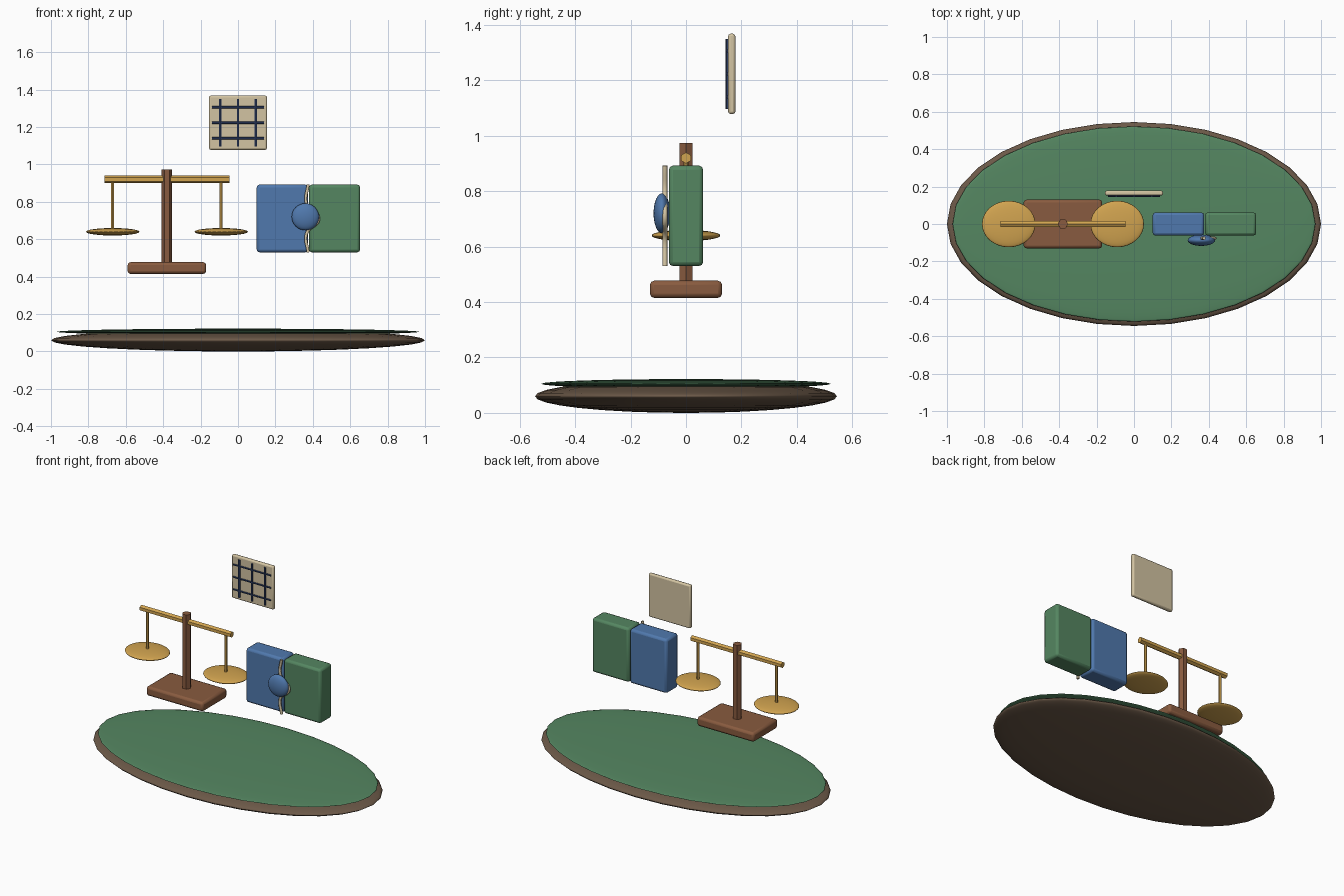
import bpy, math
from mathutils import Vector

if "Cube" in bpy.data.objects:
    bpy.data.objects.remove(bpy.data.objects["Cube"])


def mat(name, rgb):
    m = bpy.data.materials.new(name)
    m.diffuse_color = (*rgb, 1)
    m.use_nodes = True
    m.node_tree.nodes["Principled BSDF"].inputs["Base Color"].default_value = m.diffuse_color
    return m


GREEN = mat("green", (0.09, 0.24, 0.12))
BLUE = mat("blue", (0.08, 0.19, 0.42))
WOOD = mat("wood", (0.25, 0.105, 0.05))
GOLD = mat("gold", (0.64, 0.37, 0.08))
CREAM = mat("cream", (0.65, 0.55, 0.36))
EARTH = mat("earth", (0.15, 0.10, 0.065))
NAVY = mat("navy", (0.025, 0.045, 0.12))


def finish(name, material):
    o = bpy.context.object
    o.name = name
    o.data.materials.append(material)
    return o


def ellipsoid(name, loc, radii, material, segs=32, rings=16):
    bpy.ops.mesh.primitive_uv_sphere_add(segments=segs, ring_count=rings, location=loc)
    o = finish(name, material)
    o.scale = radii
    bpy.ops.object.shade_smooth()
    return o


def box(name, lo, hi, bevel, material):
    lo, hi = Vector(lo), Vector(hi)
    bpy.ops.mesh.primitive_cube_add(size=1, location=(lo + hi) / 2)
    o = finish(name, material)
    o.scale = hi - lo
    bpy.ops.object.transform_apply(location=False, rotation=False, scale=True)
    b = o.modifiers.new("bevel", 'BEVEL')
    b.width, b.segments = bevel, 2
    bpy.ops.object.shade_smooth_by_angle(angle=math.radians(30))
    return o


def rod(name, a, b, r, material, spin=0):
    # six-sided rod between two points
    a, b = Vector(a), Vector(b)
    bpy.ops.mesh.primitive_cylinder_add(vertices=6, radius=r, depth=(b - a).length)
    o = finish(name, material)
    for v in o.data.vertices:
        x, y = v.co.x, v.co.y
        v.co.x = x * math.cos(spin) - y * math.sin(spin)
        v.co.y = x * math.sin(spin) + y * math.cos(spin)
    o.location = (a + b) / 2
    o.rotation_euler = (b - a).to_track_quat('Z', 'Y').to_euler()
    return o


# oval island
ellipsoid("island_base", (0, 0, 0.06), (1, 0.545, 0.06), EARTH)
ellipsoid("island_lawn", (0, 0, 0.105), (0.97, 0.522, 0.017), GREEN)

# balance scale
SX = -0.38
box("scale_base", (SX - 0.21, -0.13, 0.415), (SX + 0.21, 0.13, 0.477), 0.015, WOOD)
rod("scale_post", (SX, 0, 0.45), (SX, 0, 0.973), 0.028, WOOD, math.pi / 2)
beam = rod("scale_beam", (SX - 0.335, 0, 0.92), (SX + 0.335, 0, 0.92), 0.02, GOLD)
for side, s in (("left", -1), ("right", 1)):
    x = SX + s * 0.29
    rod(side + "_hanger", (x, 0, 0.64), (x, 0, 0.92), 0.009, GOLD)
    ellipsoid(side + "_pan", (x, 0, 0.64), (0.143, 0.124, 0.02), GOLD)

# two joined blocks with knob and wavy seam
box("blue_block", (0.10, -0.062, 0.53), (0.375, 0.062, 0.892), 0.015, BLUE)
box("green_block", (0.38, -0.062, 0.53), (0.653, 0.062, 0.892), 0.015, GREEN)
ellipsoid("joint_knob", (0.36, -0.087, 0.72), (0.073, 0.03, 0.072), BLUE)

cu = bpy.data.curves.new("seam", 'CURVE')
cu.dimensions = '3D'
cu.bevel_depth, cu.bevel_resolution = 0.009, 1
cu.resolution_u = 6
cu.use_fill_caps = True
sp = cu.splines.new('BEZIER')
path = [(0.375, 0.892), (0.366, 0.79), (0.432, 0.71), (0.366, 0.63), (0.375, 0.53)]
sp.bezier_points.add(len(path) - 1)
for p, (x, z) in zip(sp.bezier_points, path):
    p.co = (x, -0.076, z)
    p.handle_left_type = p.handle_right_type = 'AUTO'
seam = bpy.data.objects.new("joint_seam", cu)
cu.materials.append(CREAM)
bpy.context.collection.objects.link(seam)

# floating grid panel
PZ = 1.223
box("grid_panel", (-0.155, 0.152, PZ - 0.145), (0.155, 0.178, PZ + 0.145), 0.009, CREAM)
for i in (-1, 0, 1):
    rod("grid_upright", (i * 0.095, 0.15, PZ - 0.126), (i * 0.095, 0.15, PZ + 0.126), 0.007, NAVY)
    z = PZ + i * 0.083
    rod("grid_crossbar", (-0.139, 0.15, z), (0.139, 0.15, z), 0.006, NAVY)
